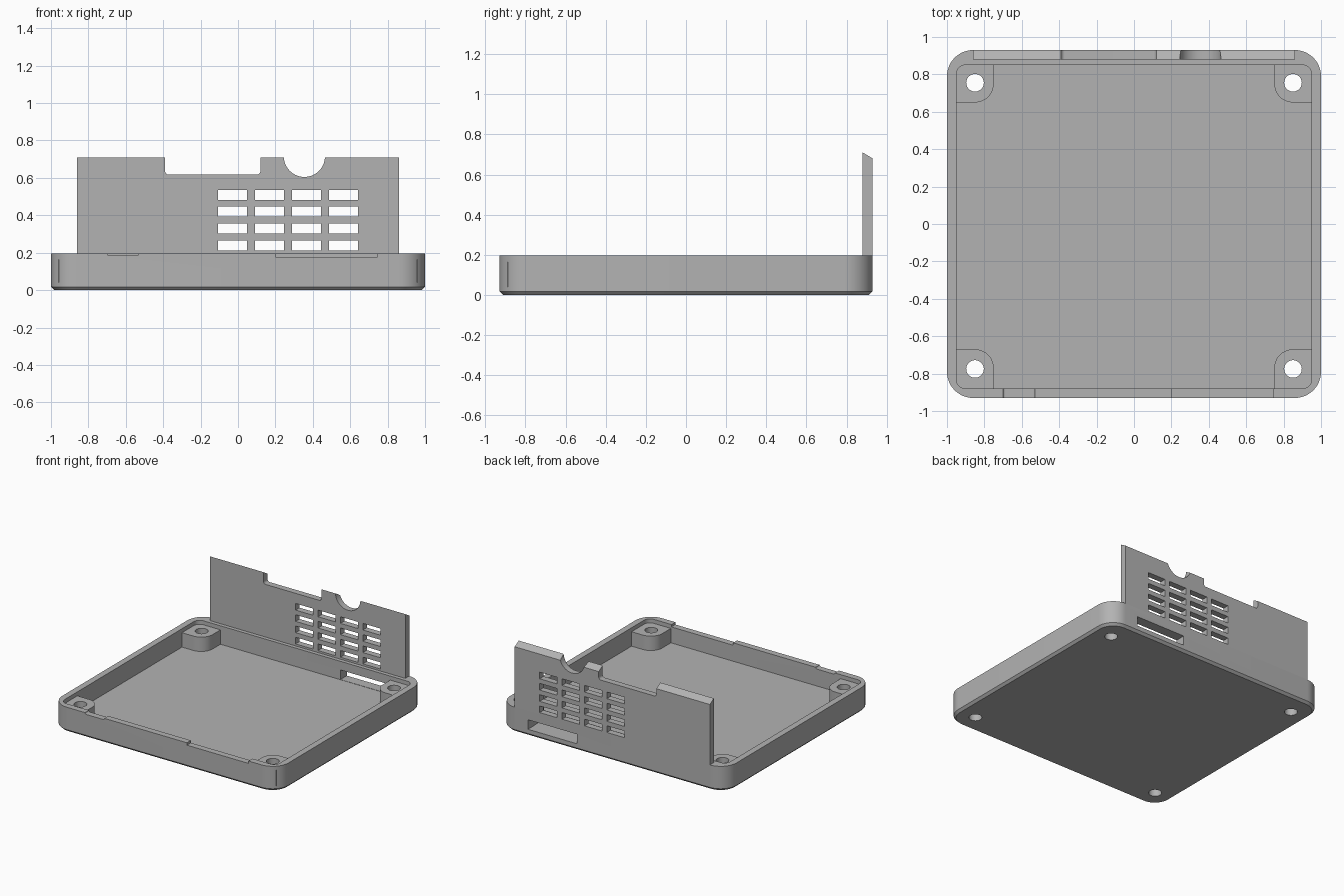
import bpy, bmesh
from math import sin, cos, pi, radians

cube = bpy.data.objects.get("Cube")
if cube:
    bpy.data.objects.remove(cube, do_unlink=True)

grey = bpy.data.materials.new("plain grey")
grey.use_nodes = True
colour = (0.45, 0.45, 0.45, 1)
grey.diffuse_color = colour
grey.node_tree.nodes["Principled BSDF"].inputs["Base Color"].default_value = colour

RIM, FLOOR, BOSS_TOP = 0.197, 0.05, 0.165
BACK, PANEL_FRONT = 0.93, 0.88


def circle(x, y, r, steps=40):
    return [(x + r * cos(2 * pi * i / steps), y + r * sin(2 * pi * i / steps)) for i in range(steps)]


def rounded(x0, x1, y0, y1, radii, steps=12):
    """Rectangle outline; radii run from the low corner anticlockwise."""
    if not isinstance(radii, tuple):
        radii = (radii,) * 4
    corners = [(x0, y0, 1, 1), (x1, y0, -1, 1), (x1, y1, -1, -1), (x0, y1, 1, -1)]
    pts = []
    for k, ((x, y, sx, sy), r) in enumerate(zip(corners, radii)):
        if r == 0:
            pts.append((x, y))
            continue
        for i in range(steps + 1):
            a = pi + k * pi / 2 + i * pi / 2 / steps
            pts.append((x + sx * r + r * cos(a), y + sy * r + r * sin(a)))
    return pts


def prism(name, outlines, lo, hi, axis="z", chamfer=0):
    """Extrude outlines along z, or along y with outlines drawn in x and z."""
    bm = bmesh.new()
    for pts in outlines:
        place = (lambda p, d: (p[0], p[1], d)) if axis == "z" else (lambda p, d: (p[0], d, p[1]))
        low = [bm.verts.new(place(p, lo)) for p in pts]
        high = [bm.verts.new(place(p, hi)) for p in pts]
        bottom = bm.faces.new(low)
        bm.faces.new(high)
        for i in range(len(pts)):
            j = (i + 1) % len(pts)
            bm.faces.new((low[i], low[j], high[j], high[i]))
    bmesh.ops.recalc_face_normals(bm, faces=bm.faces[:])
    if chamfer:
        bmesh.ops.bevel(bm, geom=list(bottom.edges), offset=chamfer, segments=1, affect="EDGES")
    mesh = bpy.data.meshes.new(name)
    bm.to_mesh(mesh)
    bm.free()
    mesh.materials.append(grey)
    ob = bpy.data.objects.new(name, mesh)
    bpy.context.collection.objects.link(ob)
    return ob


def cut(target, cutter):
    bpy.context.view_layer.objects.active = target
    mod = target.modifiers.new("cut", "BOOLEAN")
    mod.operation = "DIFFERENCE"
    mod.solver = "EXACT"
    mod.object = cutter
    bpy.ops.object.modifier_apply(modifier=mod.name)
    bpy.data.objects.remove(cutter, do_unlink=True)


def finish(ob):
    bpy.ops.object.select_all(action="DESELECT")
    ob.select_set(True)
    bpy.context.view_layer.objects.active = ob
    bpy.ops.object.shade_smooth_by_angle(angle=radians(30))


# Tray with a chamfered underside and a hollow middle
tray = prism("tray", [rounded(-1, 1, -BACK, BACK, 0.14)], 0, RIM, chamfer=0.018)
cut(tray, prism("cavity", [rounded(-0.95, 0.95, -0.88, 0.85, 0.05)], FLOOR, 0.5))

# Shallow dips in the front rim
cut(tray, prism("rim_dips", [rounded(-0.70, -0.53, 0.185, 0.3, (0.012, 0.012, 0, 0)),
                             rounded(0.20, 0.745, 0.178, 0.3, 0)], -1, -0.86, "y"))

# Card slot in the back wall
cut(tray, prism("slot", [rounded(0.31, 0.745, 0.052, 0.128, 0)], 0.8, 1, "y"))

# Screw holes through the floor and the corner bosses
holes = [(sx * 0.85, y) for sx in (-1, 1) for y in (-0.775, 0.755)]
cut(tray, prism("holes", [circle(x, y, 0.047) for x, y in holes], -0.1, 0.3))

# Corner bosses, rounded towards the middle of the tray
for x, y in holes:
    side = "left" if x > 0 else "right"
    end = "back" if y > 0 else "front"
    x0, x1 = sorted((x - 0.1 if x > 0 else x + 0.1, 0.96 if x > 0 else -0.96))
    y0, y1 = sorted((y - 0.105 if y > 0 else y + 0.105, 0.86 if y > 0 else -0.89))
    inner = {("left", "back"): 0, ("right", "back"): 1,
             ("right", "front"): 2, ("left", "front"): 3}[(side, end)]
    radii = tuple(0.1 if k == inner else 0 for k in range(4))
    boss = prism(f"{end}_{side}_boss", [rounded(x0, x1, y0, y1, radii)], FLOOR - 0.01, BOSS_TOP)
    cut(boss, prism("hole", [circle(x, y, 0.047)], -0.1, 0.3))
    finish(boss)

# Tall back panel with a top edge that slopes down to the rear
panel = prism("back_panel", [rounded(-0.862, 0.862, RIM, 0.71, 0)], PANEL_FRONT, BACK, "y")
for v in panel.data.vertices:
    if v.co.z > 0.5 and v.co.y > 0.9:
        v.co.z -= 0.03

# Wide notch and round cable notch in the top edge
cut(panel, prism("notches", [rounded(-0.39, 0.12, 0.617, 0.9, (0.02, 0.02, 0, 0)),
                             circle(0.355, 0.715, 0.11, 56)], 0.8, 1, "y"))

# Grid of ventilation openings
vents = [rounded(x, x + 0.155, z, z + 0.053, 0)
         for x in (-0.107 + 0.198 * i for i in range(4))
         for z in (0.213 + 0.09 * j for j in range(4))]
cut(panel, prism("vents", vents, 0.8, 1, "y"))

finish(tray)
finish(panel)
